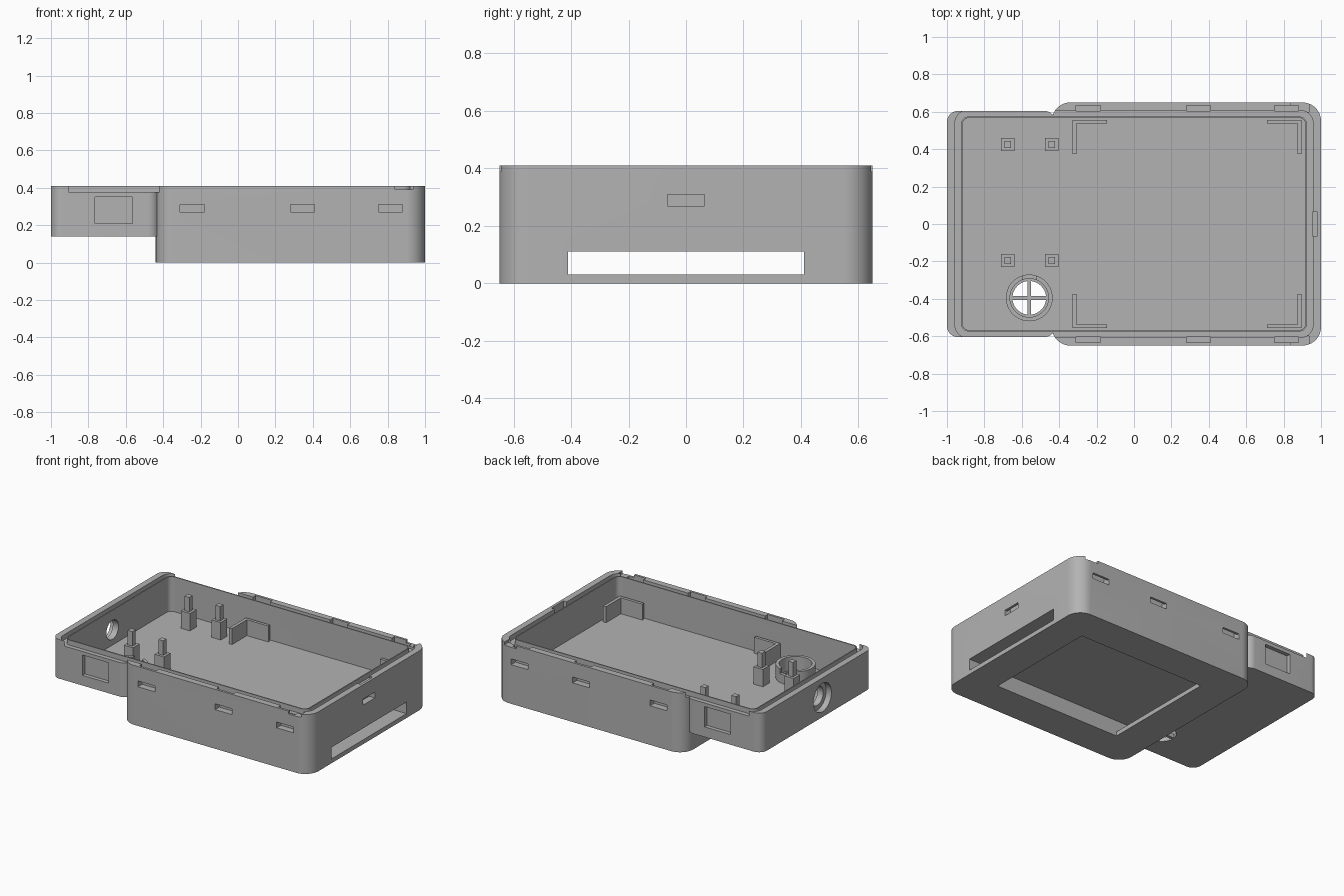
import bpy, bmesh, math
from mathutils import Matrix, Vector

if "Cube" in bpy.data.objects:
    bpy.data.objects.remove(bpy.data.objects["Cube"])

grey = bpy.data.materials.new("plain grey")
grey.use_nodes = True
TONE = (0.45, 0.45, 0.45, 1)
grey.diffuse_color = TONE
grey.node_tree.nodes["Principled BSDF"].inputs["Base Color"].default_value = TONE


def finish(name, bm):
    bmesh.ops.recalc_face_normals(bm, faces=bm.faces)
    mesh = bpy.data.meshes.new(name)
    bm.to_mesh(mesh)
    bm.free()
    mesh.materials.append(grey)
    ob = bpy.data.objects.new(name, mesh)
    bpy.context.collection.objects.link(ob)
    return ob


def slab(name, x0, x1, y0, y1, z0, z1, r=0.0, steps=10):
    """Upright block with optional rounded vertical corners."""
    bm = bmesh.new()
    pts = []
    corners = [(x1 - r, y1 - r), (x0 + r, y1 - r), (x0 + r, y0 + r), (x1 - r, y0 + r)]
    for i, (cx, cy) in enumerate(corners):
        for k in range(steps + 1 if r else 1):
            a = (i + k / steps) * math.pi / 2
            pts.append((cx + r * math.cos(a), cy + r * math.sin(a), z0))
    face = bm.faces.new([bm.verts.new(p) for p in pts])
    top = bmesh.ops.extrude_face_region(bm, geom=[face])["geom"]
    bmesh.ops.translate(bm, vec=(0, 0, z1 - z0),
                        verts=[v for v in top if isinstance(v, bmesh.types.BMVert)])
    return finish(name, bm)


def rod(name, centre, radius, depth, axis="Z"):
    bm = bmesh.new()
    turn = Matrix.Rotation(math.pi / 2, 4, "Y") if axis == "X" else Matrix()
    bmesh.ops.create_cone(bm, cap_ends=True, segments=40, radius1=radius, radius2=radius,
                          depth=depth, matrix=Matrix.Translation(Vector(centre)) @ turn)
    return finish(name, bm)


def combine(target, tool, operation="DIFFERENCE"):
    mod = target.modifiers.new("cut", "BOOLEAN")
    mod.operation = operation
    mod.solver = "EXACT"
    mod.object = tool
    bpy.context.view_layer.objects.active = target
    bpy.ops.object.modifier_apply(modifier=mod.name)
    bpy.data.objects.remove(tool)


TOP, FLOOR, LEDGE = 0.41, 0.17, 0.375
OVER = TOP + 0.1

# Outer shell: deep main body joined to a shallower end section
shell = slab("case_shell", -0.44, 1, -0.65, 0.65, 0, TOP, 0.1, 14)
combine(shell, slab("end_section", -1, -0.42, -0.605, 0.605, 0.14, TOP, 0.06), "UNION")

# Lid seat and main cavity
combine(shell, slab("lid_seat", -0.957, 0.957, -0.606, 0.606, LEDGE, OVER, 0.065))
combine(shell, slab("cavity", -0.917, 0.917, -0.567, 0.567, FLOOR, OVER, 0.035))

# Flat tunnel under the floor, with a window in the underside
combine(shell, slab("tunnel", -0.6, 1.1, -0.41, 0.41, 0.03, 0.11))
combine(shell, slab("window", -0.2, 0.77, -0.409, 0.409, -0.1, 0.07))

# Clip channels, clip slots, rim nicks and side pockets on both long walls
for s in (-1, 1):
    def wall_cut(x0, x1, near, far, z0, z1):
        y0, y1 = sorted((s * near, s * far))
        combine(shell, slab("wall_cut", x0, x1, y0, y1, z0, z1))
    for x in (-0.245, 0.345, 0.815):
        wall_cut(x - 0.065, x + 0.065, 0.604, 0.634, 0.27, OVER)
        wall_cut(x - 0.065, x + 0.065, 0.62, 0.75, 0.27, 0.31)
    wall_cut(0.84, 0.935, 0.6, 0.75, 0.39, OVER)
    wall_cut(-0.765, -0.565, 0.578, 0.75, 0.21, 0.35)

# Clip on the short wall
combine(shell, slab("end_channel", 0.955, 0.982, -0.065, 0.065, 0.27, OVER))
combine(shell, slab("end_slot", 0.97, 1.1, -0.065, 0.065, 0.27, 0.31))

# Stepped round socket in the far end wall
combine(shell, rod("socket_bore", (-1, -0.06, 0.275), 0.098, 0.08, "X"))
combine(shell, rod("socket_hole", (-0.95, -0.06, 0.275), 0.066, 0.3, "X"))

# Round vent in the floor with a collar and a cross
VX, VY = -0.56, -0.395
combine(shell, rod("vent_hole", (VX, VY, 0.15), 0.09, 0.2))
collar = rod("vent_collar", (VX, VY, 0.215), 0.125, 0.1)
combine(collar, rod("collar_bore", (VX, VY, 0.25), 0.103, 0.3))
combine(collar, slab("collar_notch", VX - 0.035, VX + 0.035, VY + 0.05, VY + 0.2, 0.23, 0.4))
slab("vent_bar_long", VX - 0.095, VX + 0.095, VY - 0.01, VY + 0.01, 0.141, 0.169)
slab("vent_bar_cross", VX - 0.01, VX + 0.01, VY - 0.095, VY + 0.095, 0.142, 0.168)

# Thin lip around the cavity
lip = slab("cavity_lip", -0.925, 0.925, -0.575, 0.575, LEDGE - 0.001, TOP, 0.043)
combine(lip, slab("lip_bore", -0.917, 0.917, -0.567, 0.567, 0.3, OVER, 0.035))

# Four stepped mounting posts
for x in (-0.675, -0.44):
    for y in (-0.195, 0.425):
        slab("post_block", x - 0.035, x + 0.035, y - 0.035, y + 0.035, FLOOR - 0.01, 0.29)
        slab("post_pin", x - 0.018, x + 0.018, y - 0.018, y + 0.018, 0.28, 0.39)

# Four corner brackets on the floor
for x, dx in ((-0.33, 1), (0.895, -1)):
    for s in (-1, 1):
        xs = sorted((x, x + dx * 0.185))
        ys = sorted((s * 0.537, s * 0.557))
        bracket = slab("corner_bracket", *xs, *ys, FLOOR - 0.01, 0.28)
        xs = sorted((x, x + dx * 0.022))
        ys = sorted((s * 0.375, s * 0.557))
        combine(bracket, slab("bracket_arm", *xs, *ys, FLOOR - 0.01, 0.28), "UNION")

# Smooth the rounded corners and keep edges crisp
bpy.ops.object.select_all(action="DESELECT")
for ob in bpy.context.scene.objects:
    if ob.type == "MESH":
        ob.select_set(True)
        bpy.context.view_layer.objects.active = ob
bpy.ops.object.shade_smooth_by_angle(angle=math.radians(30))
